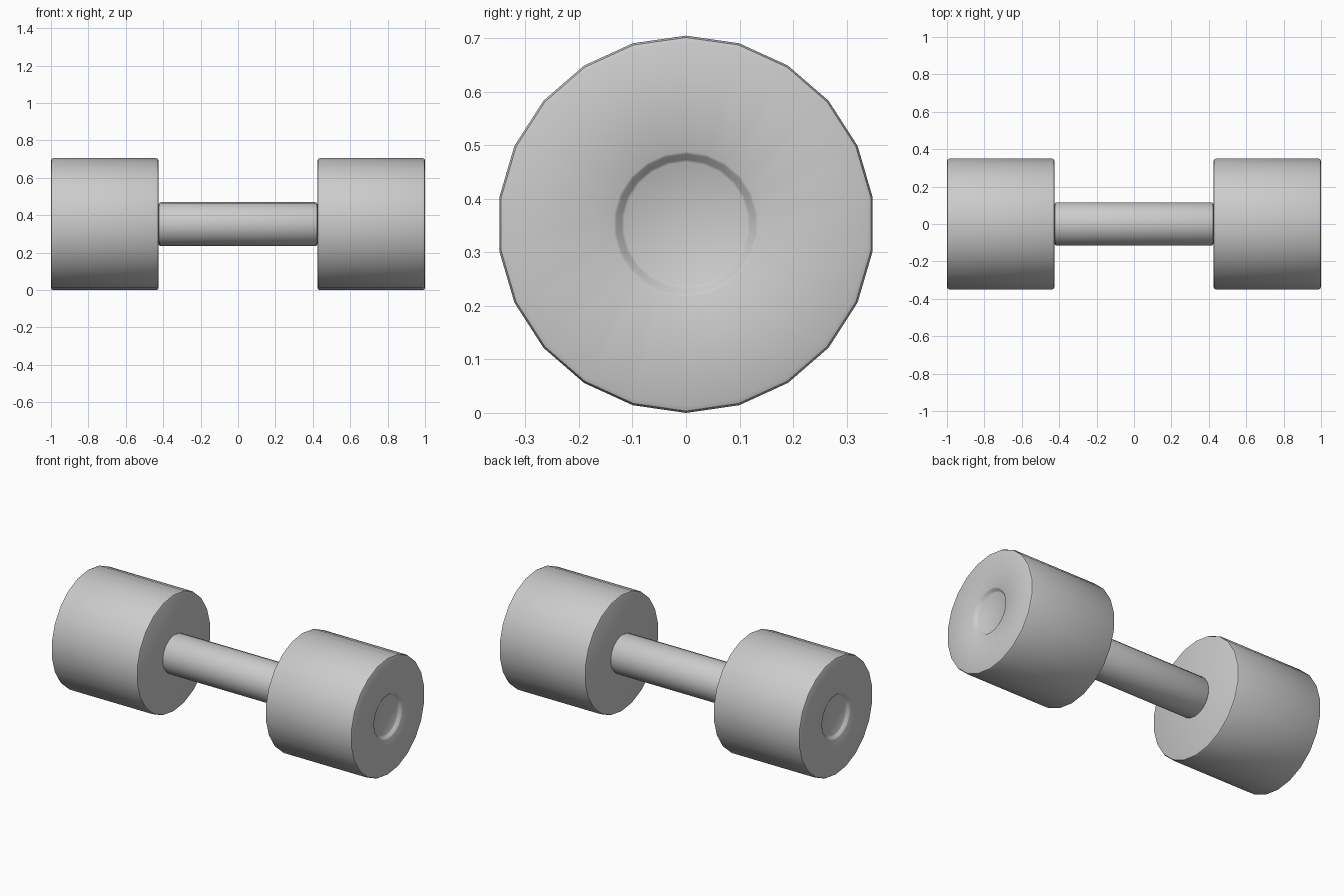
import bpy, bmesh, math

if "Cube" in bpy.data.objects:
    bpy.data.objects.remove(bpy.data.objects["Cube"])

SIDES = 22
AXIS_Z = 0.3525


def lathe(name, profile):
    """Revolve (x, radius) points around the dumbbell's long axis, capping both ends."""
    bm = bmesh.new()
    rings = []
    for x, r in profile:
        ring = []
        for i in range(SIDES):
            a = 2 * math.pi * i / SIDES
            ring.append(bm.verts.new((x, r * math.sin(a), AXIS_Z + r * math.cos(a))))
        rings.append(ring)
    for a, b in zip(rings, rings[1:]):
        for i in range(SIDES):
            j = (i + 1) % SIDES
            bm.faces.new((a[i], a[j], b[j], b[i]))
    bm.faces.new(rings[0])
    bm.faces.new(rings[-1])
    bmesh.ops.recalc_face_normals(bm, faces=bm.faces)
    mesh = bpy.data.meshes.new(name)
    bm.to_mesh(mesh)
    bm.free()
    obj = bpy.data.objects.new(name, mesh)
    bpy.context.collection.objects.link(obj)
    bpy.ops.object.select_all(action='DESELECT')
    obj.select_set(True)
    bpy.context.view_layer.objects.active = obj
    bpy.ops.object.shade_smooth_by_angle(angle=math.radians(35))
    return obj


R = AXIS_Z
# weights: softened rims and a shallow round recess in the outer face
head = [(0.425, R - 0.012), (0.4285, R - 0.0035), (0.437, R),
        (0.988, R), (0.9965, R - 0.0035), (1.0, R - 0.012),
        (1.0, 0.136), (0.997, 0.131), (0.983, 0.121), (0.98, 0.116)]
for side, label in ((1, "right"), (-1, "left")):
    lathe(label + "_weight", [(side * x, r) for x, r in head])

# handle bar with softened ends
half = [(0.413, 0.117), (0.4215, 0.1135), (0.425, 0.106)]
lathe("handle", [(-x, r) for x, r in reversed(half)] + half)
